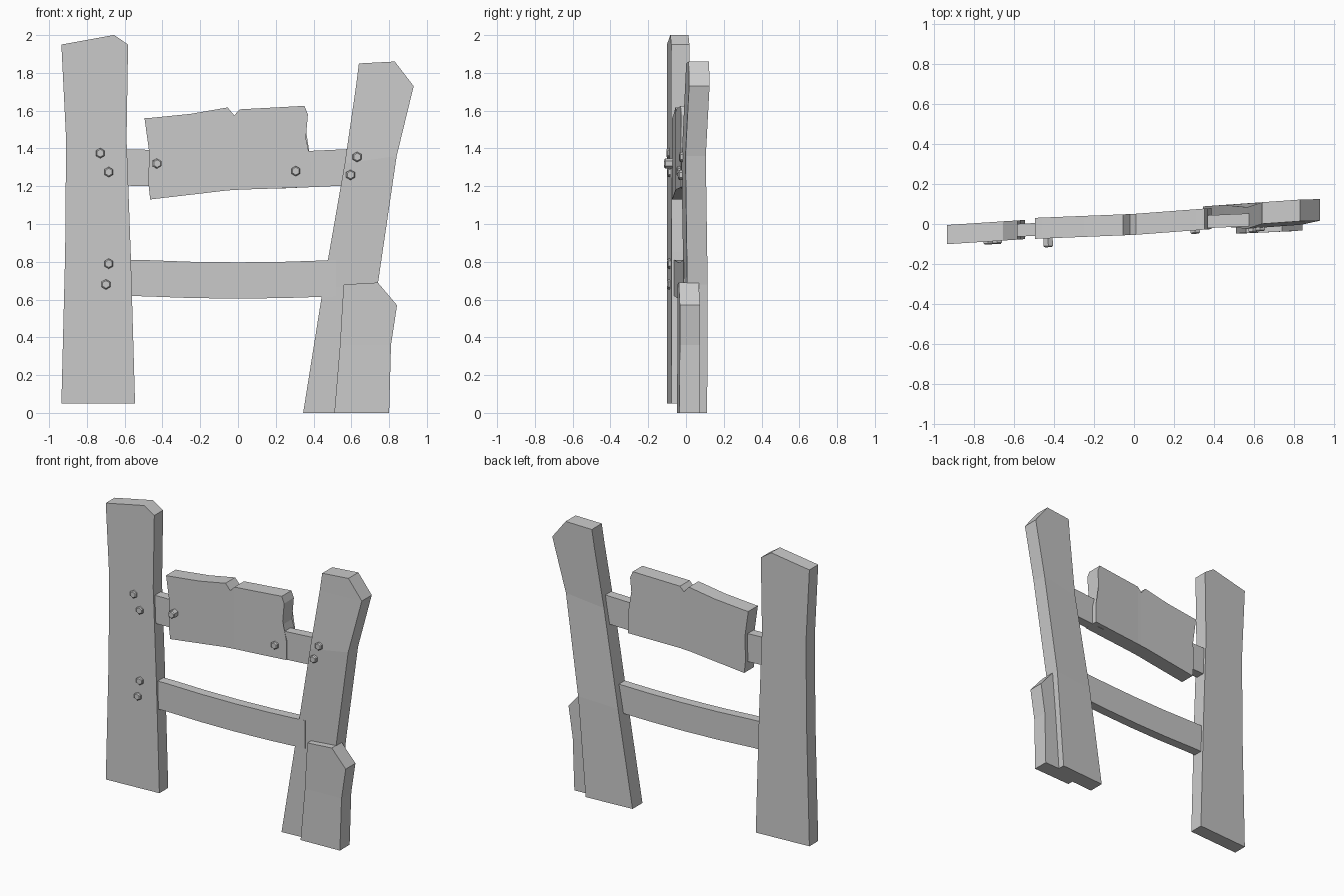
import bpy, bmesh, math
from mathutils import Matrix

if "Cube" in bpy.data.objects:
    bpy.data.objects.remove(bpy.data.objects["Cube"])


def slab(name, side_a, side_b, mid_y, thick):
    """Board bounded by two matching (x, z) edge chains; mid_y(x, z) bends it in depth."""
    bm = bmesh.new()
    rows = []
    for a, b in zip(side_a, side_b):
        rows.append([bm.verts.new((x, mid_y(x, z) + s * thick / 2, z))
                     for (x, z), s in ((a, -1), (b, -1), (b, 1), (a, 1))])
    for r, q in zip(rows, rows[1:]):
        for i in range(4):
            j = (i + 1) % 4
            bm.faces.new((r[i], r[j], q[j], q[i]))
    bm.faces.new(rows[0])
    bm.faces.new(rows[-1])
    bmesh.ops.recalc_face_normals(bm, faces=bm.faces)
    me = bpy.data.meshes.new(name)
    bm.to_mesh(me)
    bm.free()
    ob = bpy.data.objects.new(name, me)
    bpy.context.collection.objects.link(ob)
    return ob


def bolt(x, z, front, out):
    """Hexagonal bolt head with a chamfered front, tip at y = front - out."""
    bm = bmesh.new()
    bmesh.ops.create_cone(bm, cap_ends=True, segments=6, radius1=0.027,
                          radius2=0.027, depth=out + 0.03)
    tip = [e for e in bm.edges if all(v.co.z > 0 for v in e.verts)]
    bmesh.ops.bevel(bm, geom=tip, offset=0.006, segments=1, affect='EDGES')
    me = bpy.data.meshes.new("bolt")
    bm.to_mesh(me)
    bm.free()
    ob = bpy.data.objects.new("bolt", me)
    ob.matrix_world = (Matrix.Translation((x, front - (out - 0.03) / 2, z))
                       @ Matrix.Rotation(math.radians(3), 4, 'Z')
                       @ Matrix.Rotation(math.radians(90), 4, 'X'))
    bpy.context.collection.objects.link(ob)


# Depth of each board's middle plane
def left_y(x, z):
    return -0.053 + 0.065 * (x + 0.935)


def right_y(x, z):
    return 0.01 + 0.07 * x - 0.022 * max(0, 1 - abs(z - 1.25) / 0.6)


def sign_y(x, z):
    return -0.002 + (0.04 * x if x < 0 else 0.075 * x)


def rail_y(x, z):
    return -0.005 + 0.045 * x


# Posts
slab("left_post",
     [(-.935, .05), (-.915, .85), (-.91, 1.45), (-.935, 1.95), (-.66, 2.0)],
     [(-.545, .05), (-.568, .85), (-.59, 1.45), (-.582, 1.95), (-.655, 2.0)],
     left_y, 0.096)
slab("right_post",
     [(.345, 0), (.45, .66), (.565, 1.32), (.625, 1.73), (.64, 1.85)],
     [(.685, 0), (.74, .68), (.84, 1.36), (.93, 1.73), (.83, 1.86)],
     right_y, 0.108)

# Short support plank at the foot of the right post
slab("short_plank",
     [(.51, 0), (.54, .36), (.552, .57), (.56, .68)],
     [(.80, 0), (.81, .36), (.842, .57), (.74, .69)],
     lambda x, z: 0.02 + 0.045 * (x - 0.84) - 0.008 * abs(z - .36) + 0.002, 0.106)

# Sagging cross rails
for name, base, sag in (("upper_rail", 1.205, 0.02), ("lower_rail", .62, 0.015)):
    xs = [-.75, -.5, -.25, 0, .25, .42, .6]
    if base < 1:
        xs[-1] = .52
    low = [(x, base - sag * (1 - min(1, abs(x) / .55) ** 2)) for x in xs]
    slab(name, low, [(x, z + .192) for x, z in low], rail_y, 0.064)

# Sign board with a notch in its top edge: central panel plus wavy ends
slab("sign_board",
     [(-.495, 1.56), (-.47, 1.38), (-.475, 1.22), (-.465, 1.13), (-.25, 1.155),
      (-.055, 1.178), (-.02, 1.18), (.01, 1.182), (.2, 1.188), (.385, 1.195),
      (.387, 1.32), (.357, 1.43), (.37, 1.58)],
     [(-.46, 1.562), (-.44, 1.564), (-.42, 1.566), (-.40, 1.568), (-.25, 1.583),
      (-.055, 1.617), (-.02, 1.575), (.01, 1.607), (.2, 1.617), (.31, 1.623),
      (.325, 1.624), (.34, 1.625), (.352, 1.625)],
     sign_y, 0.105)

# Bolts: position, board depth function, half thickness, protrusion
for x, z, fn, half, out in (
        (-.73, 1.375, left_y, .048, .015), (-.685, 1.275, left_y, .048, .015),
        (-.685, .79, left_y, .048, .015), (-.70, .68, left_y, .048, .015),
        (-.43, 1.32, sign_y, .052, .045), (.305, 1.28, sign_y, .052, .018),
        (.63, 1.355, right_y, .054, .018), (.595, 1.26, right_y, .054, .018)):
    bolt(x, z, fn(x, z) - half, out)
